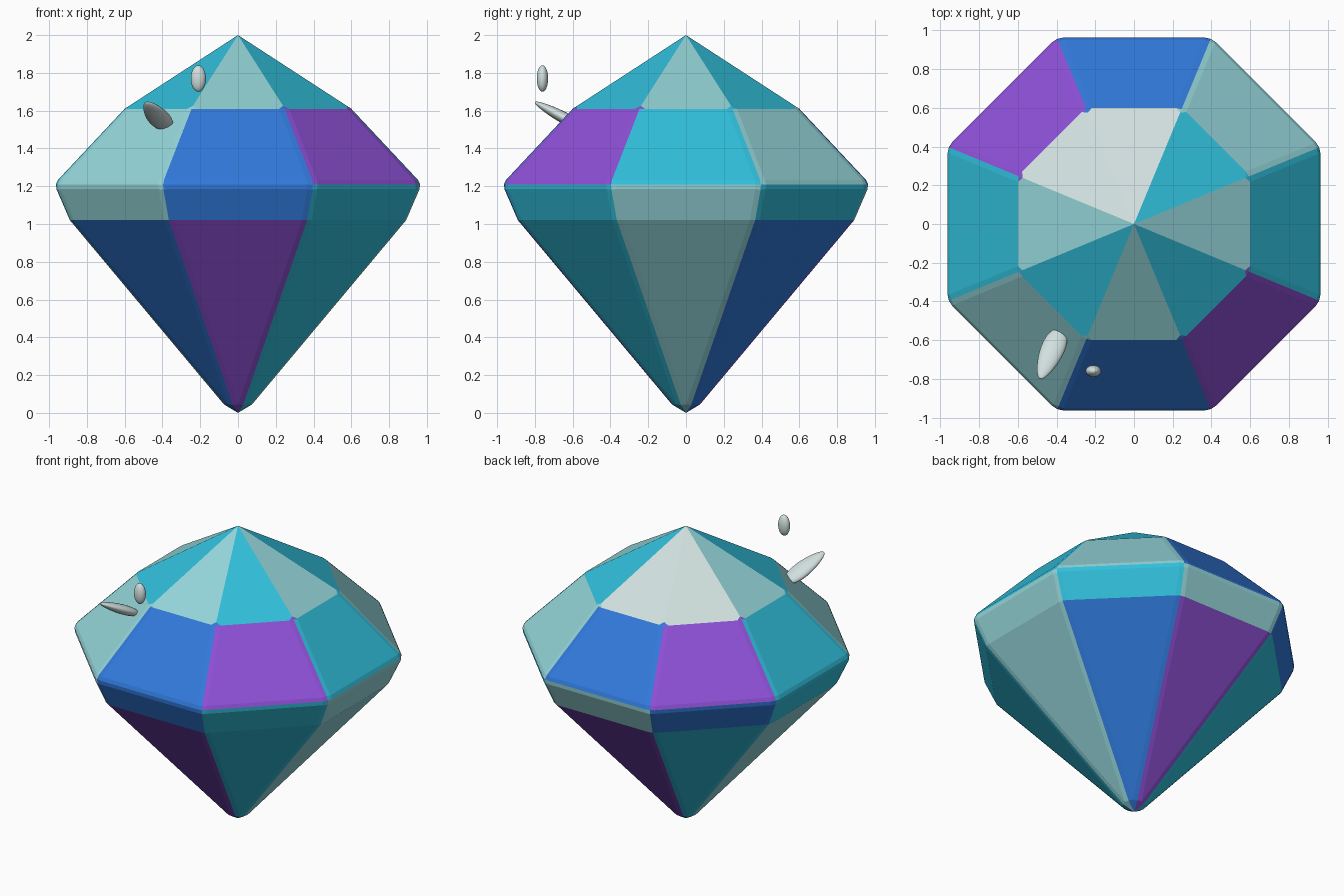
import bpy, bmesh, math
from mathutils import Matrix, Vector

cube = bpy.data.objects.get("Cube")
if cube:
    bpy.data.objects.remove(cube, do_unlink=True)


def make_material(name, rgb):
    mat = bpy.data.materials.new(name)
    mat.use_nodes = True
    color = (*rgb, 1.0)
    mat.diffuse_color = color
    mat.node_tree.nodes["Principled BSDF"].inputs["Base Color"].default_value = color
    return mat


palette = {
    "C": make_material("bright cyan", (0.03, 0.52, 0.71)),
    "L": make_material("pale teal", (0.30, 0.67, 0.70)),
    "B": make_material("royal blue", (0.03, 0.19, 0.70)),
    "P": make_material("violet", (0.27, 0.08, 0.67)),
    "W": make_material("frosty white", (0.63, 0.74, 0.73)),
}
letters = list(palette)


def add_object(name, bm, materials):
    mesh = bpy.data.meshes.new(name)
    bm.to_mesh(mesh)
    bm.free()
    for mat in materials:
        mesh.materials.append(mat)
    obj = bpy.data.objects.new(name, mesh)
    bpy.context.scene.collection.objects.link(obj)
    return obj


# Faceted gem: apex, octagonal rings (inner radius, height), tip
SIDES = 8
STEP = math.tau / SIDES
bm = bmesh.new()


def ring(inner, z):
    r = inner / math.cos(STEP / 2)
    return [bm.verts.new((r * math.cos((i - 0.5) * STEP), r * math.sin((i - 0.5) * STEP), z))
            for i in range(SIDES)]


levels = [[bm.verts.new((0, 0, 2.0))] * SIDES]
levels += [ring(*p) for p in [(0.6, 1.61), (0.973, 1.212), (0.89, 1.02)]]
levels.append([bm.verts.new((0, 0, -0.044))] * SIDES)

# Facet colours per band, counter-clockwise from the left side (+x)
bands = {"table": "LCWWLCLC", "crown": "CLBPCLBP", "girdle": "LCLBCLBC", "pavilion": "LBPCLBPC"}
for upper, lower, colors in zip(levels, levels[1:], bands.values()):
    for i, letter in enumerate(colors):
        j = (i + 1) % SIDES
        corners = dict.fromkeys([upper[i], lower[i], lower[j], upper[j]])
        face = bm.faces.new(list(corners))
        face.material_index = letters.index(letter)
bmesh.ops.recalc_face_normals(bm, faces=bm.faces)
gem = add_object("gem", bm, palette.values())

# Softened sharp edges
bevel = gem.modifiers.new("edge_bevel", "BEVEL")
bevel.width = 0.03
bevel.segments = 2
bevel.limit_method = "ANGLE"
bevel.angle_limit = math.radians(30)


# Floating sparkles beside the crown
def add_sparkle(name, center, axis, side, radii, taper=0.0):
    u = Vector(axis).normalized()
    v = Vector(side)
    v = (v - u * v.dot(u)).normalized()
    turn = Matrix((v, u.cross(v), u)).transposed().to_4x4()
    bm = bmesh.new()
    bmesh.ops.create_uvsphere(bm, u_segments=32, v_segments=20, radius=1)
    for vert in bm.verts:
        widen = 1 + taper * vert.co.z
        vert.co.x *= widen
        vert.co.y *= widen
    bmesh.ops.transform(bm, verts=bm.verts,
                        matrix=Matrix.Translation(center) @ turn @ Matrix.Diagonal((*radii, 1)))
    for face in bm.faces:
        face.smooth = True
    return add_object(name, bm, [palette["W"]])


add_sparkle("small_sparkle", (-0.21, -0.76, 1.77), (0, 0, 1), (1, 0, 0), (0.04, 0.03, 0.07))
add_sparkle("long_sparkle", (-0.43, -0.67, 1.575), (0.11, 0.26, -0.14), (1, 0, 0),
            (0.06, 0.03, 0.157), 0.25)
